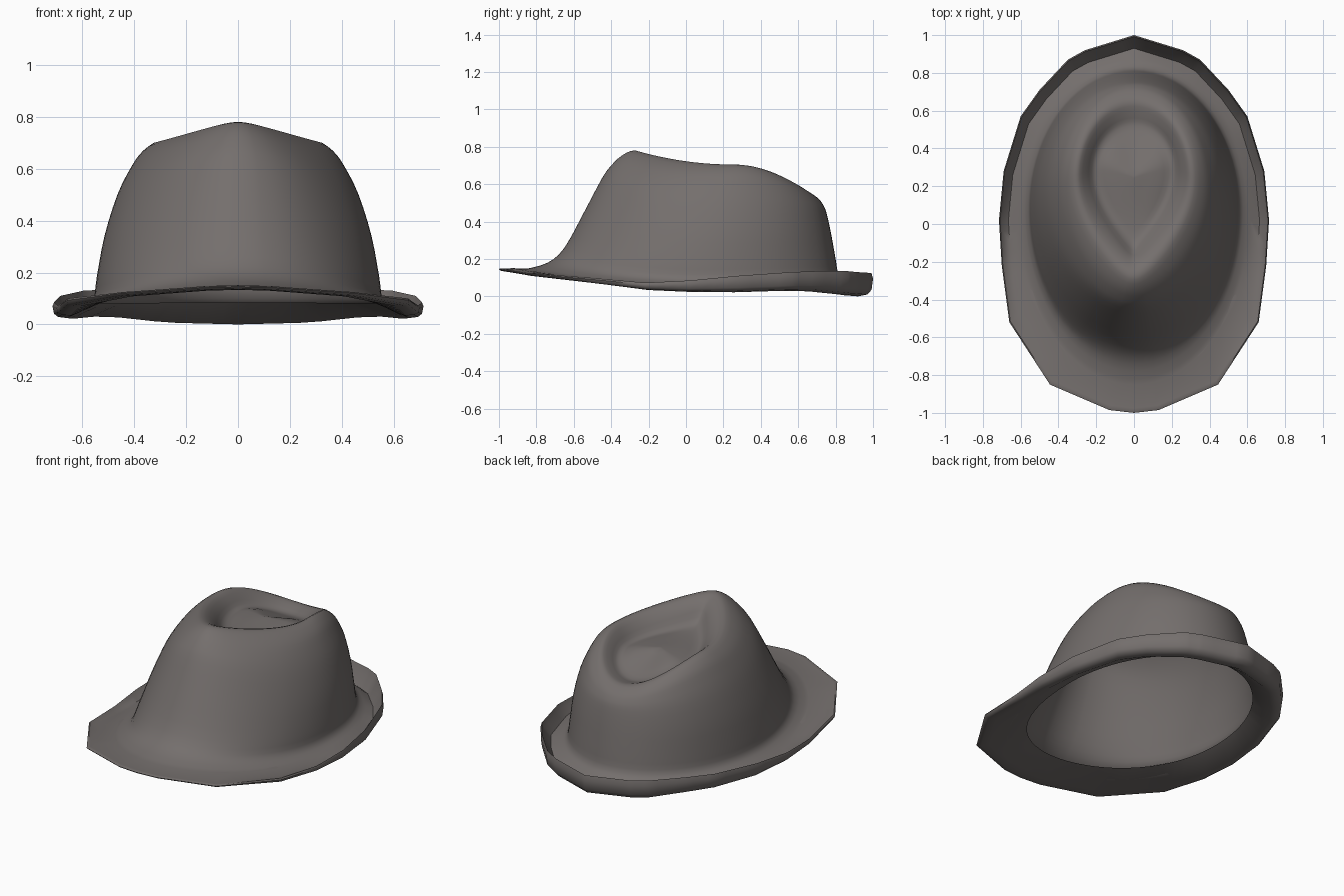
import bpy, math

if "Cube" in bpy.data.objects:
    bpy.data.objects.remove(bpy.data.objects["Cube"])

# Brim outline, right half from back to front: x, y, lip height, underside height
RIM = [(0, 1.0, .125, 0), (.26, .92, .13, .006), (.35, .87, .135, .012), (.5, .71, .135, .027),
       (.6, .57, .13, .03), (.69, .28, .11, .022), (.715, .02, .085, .024), (.70, -.22, .073, .034),
       (.66, -.52, .10, .07), (.445, -.85, .125, .108), (.13, -.985, .147, .13), (0, -1.0, .15, .133)]

# Crown rings, top centre to brim:
# front y, widest y, back y, half width, front z, side z, back z, front pinch
CROWN = [(.24, .25, .26, .01, .635, .635, .635, 0),
         (.02, .28, .42, .13, .625, .625, .575, .4),
         (-.11, .28, .52, .205, .645, .61, .54, .6),
         (-.19, .27, .58, .255, .735, .665, .55, .55),
         (-.27, .25, .645, .305, .78, .705, .56, .45),
         (-.34, .23, .70, .365, .755, .67, .53, .32),
         (-.40, .20, .73, .41, .70, .61, .495, .2),
         (-.45, .17, .75, .465, .63, .50, .45, .12),
         (-.54, .13, .775, .515, .46, .34, .34, .06),
         (-.65, .09, .80, .545, .26, .18, .20, 0),
         (-.74, .08, .82, .56, .18, .095, .10, 0),
         (-.85, .06, .87, .615, .148, .062, .06, 0)]
OPENING = (-.71, .08, .79, .54, .155, .08, .085, 0)
SUB = 4


def lerp(a, b, f):
    return tuple(p + (q - p) * f for p, q in zip(a, b))


def catmull(a, b, c, d, f):
    return tuple(.5 * (2 * q + (r - p) * f + (2 * p - 5 * q + 4 * r - s) * f * f
                       + (3 * q - p - 3 * r + s) * f ** 3) for p, q, r, s in zip(a, b, c, d))


# Full outline: subdivide the straight edges, then mirror
half = [lerp(RIM[i], RIM[i + 1], k / SUB) for i in range(len(RIM) - 1) for k in range(SUB)]
half.append(RIM[-1])
outline = half + [(-x, y, a, b) for x, y, a, b in half[-2:0:-1]]
angles = [math.atan2(x / .715, y) for x, y, a, b in outline]
N = len(outline)


def crown_ring(r):
    yf, ym, yb, w, zf, zs, zb, pinch = r
    pts = []
    for t in angles:
        s, c = math.sin(t), math.cos(t)
        ye, ze = (yb, zb) if c > 0 else (yf, zf)
        x = w * s * (1 - (pinch * c * c if c < 0 else 0))
        pts.append((x, ym + (ye - ym) * abs(c), zs + (ze - zs) * c * c))
    return pts


def brim_ring(scale, height):
    return [(x * scale, y * scale, height(a, b)) for x, y, a, b in outline]


# Crown with teardrop dent
rings = []
for i in range(len(CROWN) - 1):
    a, d = CROWN[max(i - 1, 0)], CROWN[min(i + 2, len(CROWN) - 1)]
    for k in range(3):
        rings.append(crown_ring(catmull(a, CROWN[i], CROWN[i + 1], d, k / 3)))
rings.append(crown_ring(CROWN[-1]))

# Brim: floor, curled lip, underside and head opening
rings += [brim_ring(.93, lambda a, b: b + .018),
          brim_ring(.975, lambda a, b: b + .65 * (a - b) + .004),
          brim_ring(.992, lambda a, b: a),
          brim_ring(1.0, lambda a, b: b + .75 * (a - b)),
          brim_ring(.992, lambda a, b: b + .28 * (a - b)),
          brim_ring(.97, lambda a, b: b + .08 * (a - b)),
          brim_ring(.92, lambda a, b: b),
          crown_ring(OPENING)]

verts = [p for r in rings for p in r]
faces = [tuple(range(N - 1, -1, -1))]
for k in range(len(rings) - 1):
    for j in range(N):
        n = (j + 1) % N
        faces.append((k * N + j, k * N + n, (k + 1) * N + n, (k + 1) * N + j))
faces[0] = tuple(reversed(range(N)))

mesh = bpy.data.meshes.new("felt_hat")
mesh.from_pydata(verts, [], faces)
mesh.update()
hat = bpy.data.objects.new("felt_hat", mesh)
bpy.context.collection.objects.link(hat)

# Warm grey felt
felt = bpy.data.materials.new("warm grey felt")
felt.diffuse_color = (.175, .158, .152, 1)
felt.use_nodes = True
felt.node_tree.nodes["Principled BSDF"].inputs["Base Color"].default_value = felt.diffuse_color
mesh.materials.append(felt)

bpy.context.view_layer.objects.active = hat
hat.select_set(True)
bpy.ops.object.shade_smooth_by_angle(angle=math.radians(50))
